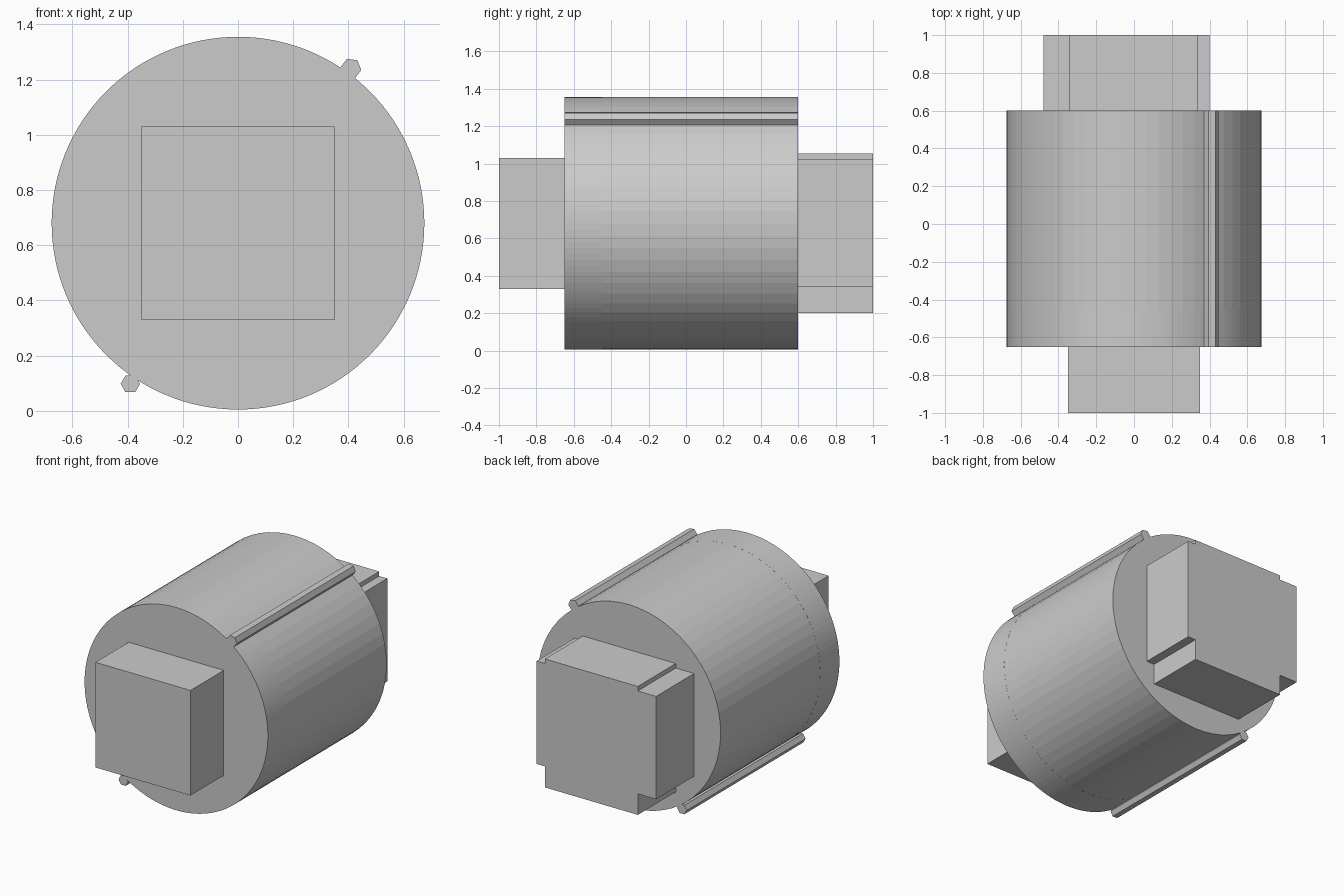
import bpy
import bmesh
import math

cube = bpy.data.objects.get("Cube")
if cube:
    bpy.data.objects.remove(cube, do_unlink=True)

grey = bpy.data.materials.new("plain_grey")
grey.use_nodes = True
COLOUR = (0.6, 0.6, 0.6, 1.0)
grey.diffuse_color = COLOUR
grey.node_tree.nodes["Principled BSDF"].inputs["Base Color"].default_value = COLOUR


def extrude_profile(name, profile, y_front, y_back):
    """Extrude an (x, z) outline along y."""
    bm = bmesh.new()
    face = bm.faces.new([bm.verts.new((x, y_front, z)) for x, z in profile])
    result = bmesh.ops.extrude_face_region(bm, geom=[face])
    verts = [v for v in result["geom"] if isinstance(v, bmesh.types.BMVert)]
    bmesh.ops.translate(bm, verts=verts, vec=(0, y_back - y_front, 0))
    bmesh.ops.recalc_face_normals(bm, faces=bm.faces)
    mesh = bpy.data.meshes.new(name)
    bm.to_mesh(mesh)
    bm.free()
    mesh.materials.append(grey)
    obj = bpy.data.objects.new(name, mesh)
    bpy.context.collection.objects.link(obj)
    return obj


def circle(x, z, radius, sides, turn=0.0):
    angles = [math.radians(turn) + math.tau * i / sides for i in range(sides)]
    return [(x + radius * math.cos(a), z + radius * math.sin(a)) for a in angles]


def box(x0, x1, z0, z1):
    return [(x0, z0), (x1, z0), (x1, z1), (x0, z1)]


FRONT, BACK, AXIS_Z, RADIUS = -0.65, 0.6, 0.68, 0.675

# Main drum, with a finer collar around its front end
extrude_profile("drum", circle(0, AXIS_Z, RADIUS, 64), FRONT, BACK)
extrude_profile("front_collar", circle(0, AXIS_Z, RADIUS, 128), FRONT, -0.45)

# Square block on the front
extrude_profile("front_block", box(-0.35, 0.35, 0.33, 1.03), -1.0, FRONT)

# Rear block: rectangle with stepped corners
X = (-0.48, -0.345, 0.34, 0.40)
Z = (0.20, 0.34, 1.025, 1.055)
steps = [(1, 0), (2, 0), (2, 1), (3, 1), (3, 2), (2, 2),
         (2, 3), (1, 3), (1, 2), (0, 2), (0, 1), (1, 1)]
extrude_profile("rear_block", [(X[i], Z[j]) for i, j in steps], BACK, 1.0)

# Hexagonal rods along the drum
extrude_profile("upper_rod", circle(0.409, 1.24, 0.038, 6, -8), FRONT, BACK)
extrude_profile("lower_rod", circle(-0.39, 0.098, 0.035, 6), FRONT, BACK)
